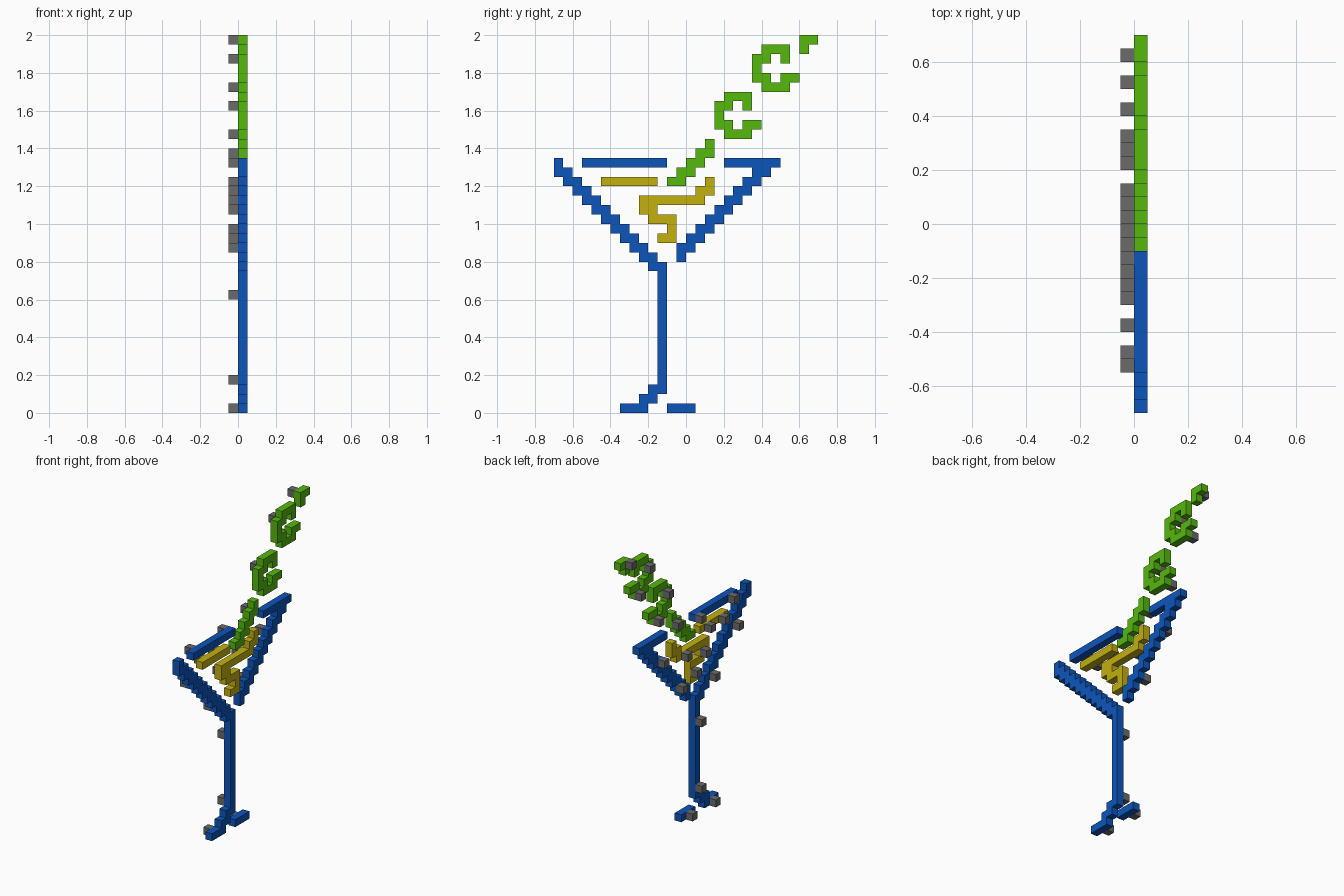
import bpy
import bmesh

CELL = 0.05          # size of one block
MID_COLUMN = 14      # column that starts at y = 0

old = bpy.data.objects.get("Cube")
if old:
    bpy.data.objects.remove(old, do_unlink=True)


def make_material(name, hex_code):
    def linear(pair):
        v = int(pair, 16) / 255
        return v / 12.92 if v < 0.04 else ((v + 0.055) / 1.055) ** 2.4
    color = [linear(hex_code[i:i + 2]) for i in (0, 2, 4)] + [1.0]
    mat = bpy.data.materials.new(name)
    mat.use_nodes = True
    mat.diffuse_color = color
    mat.node_tree.nodes["Principled BSDF"].inputs["Base Color"].default_value = color
    return mat


blue = make_material("glass_blue", "0C55BB")
green = make_material("straw_green", "56B80F")
yellow = make_material("drink_yellow", "C2B00F")
gray = make_material("peg_gray", "6B6B6B")


def run(row, first, last):
    """Cells of one horizontal strip."""
    return [(col, row) for col in range(first, last + 1)]


def column(col, low, high):
    """Cells of one vertical strip."""
    return [(col, row) for row in range(low, high + 1)]


def sketch(left, top, *lines):
    """Cells marked with # in a small drawing, listed from the top down."""
    return [(left + i, top - j) for j, line in enumerate(lines)
            for i, mark in enumerate(line) if mark == "#"]


def build(name, cells, mat, x=0.0):
    """Lay the cells out flat in the YZ plane and extrude them one block deep."""
    bm = bmesh.new()
    for col, row in sorted(set(cells)):
        corners = ((0, 0), (1, 0), (1, 1), (0, 1))
        bm.faces.new([bm.verts.new((x, (col + a - MID_COLUMN) * CELL, (row + b) * CELL))
                      for a, b in corners])
    bmesh.ops.remove_doubles(bm, verts=bm.verts, dist=CELL / 50)
    grown = bmesh.ops.extrude_face_region(bm, geom=bm.faces[:])["geom"]
    bmesh.ops.translate(bm, vec=(CELL, 0, 0),
                        verts=[g for g in grown if isinstance(g, bmesh.types.BMVert)])
    bmesh.ops.recalc_face_normals(bm, faces=bm.faces[:])
    mesh = bpy.data.meshes.new(name)
    bm.to_mesh(mesh)
    bm.free()
    mesh.materials.append(mat)
    obj = bpy.data.objects.new(name, mesh)
    bpy.context.collection.objects.link(obj)


# Glass: sloping walls, rim, stem and foot
front_wall = [(0, 26)]
for row in range(15, 26):
    front_wall += run(row, 25 - row, 26 - row)
back_wall = [(13, 16)]
for row in range(17, 26):
    back_wall += run(row, row - 4, row - 3)
stem = column(11, 2, 14)
foot_front = sketch(7, 2, "...#.",
                          "..##.",
                          "###..")
build("glass_front", front_wall + stem + foot_front, blue)
build("glass_back", back_wall + run(26, 18, 23), blue)
build("rim_front", run(26, 3, 11), blue)
build("foot_back", run(0, 12, 14), blue)

# Drink: surface line and ripple
build("drink_line", run(24, 5, 10), yellow)
build("drink_ripple", sketch(9, 24, ".......#",
                                    "......##",
                                    "#######.",
                                    "##......",
                                    ".###....",
                                    "...#....",
                                    "..##...."), yellow)

# Straw: stepped lower part, two open loops and the tip
straw = [(16, 28)]
for row in range(24, 28):
    straw += run(row, row - 12, row - 11)
build("straw_lower", straw, green)
for name, left, top in (("straw_loop_lower", 17, 33), ("straw_loop_upper", 21, 38)):
    build(name, sketch(left, top, ".###.",
                                  "##.#.",
                                  "#....",
                                  "##.##",
                                  ".###."), green)
build("straw_tip", sketch(26, 39, "##", "#."), green)

# Pegs on the reverse side
pegs = {
    "foot_pegs": [(8, 0), (13, 0)],
    "stem_pegs": [(11, 3), (11, 12)],
    "wall_pegs": [(8, 17), (3, 22), (15, 18), (19, 23)],
    "rim_pegs": [(4, 26), (11, 26)],
    "drink_pegs": [(6, 24), (9, 24), (10, 21), (14, 22), (12, 19)],
    "straw_pegs": [(16, 27), (20, 29), (18, 32), (24, 34), (22, 37), (26, 39)],
}
for name, cells in pegs.items():
    build(name, cells, gray, x=-CELL)
